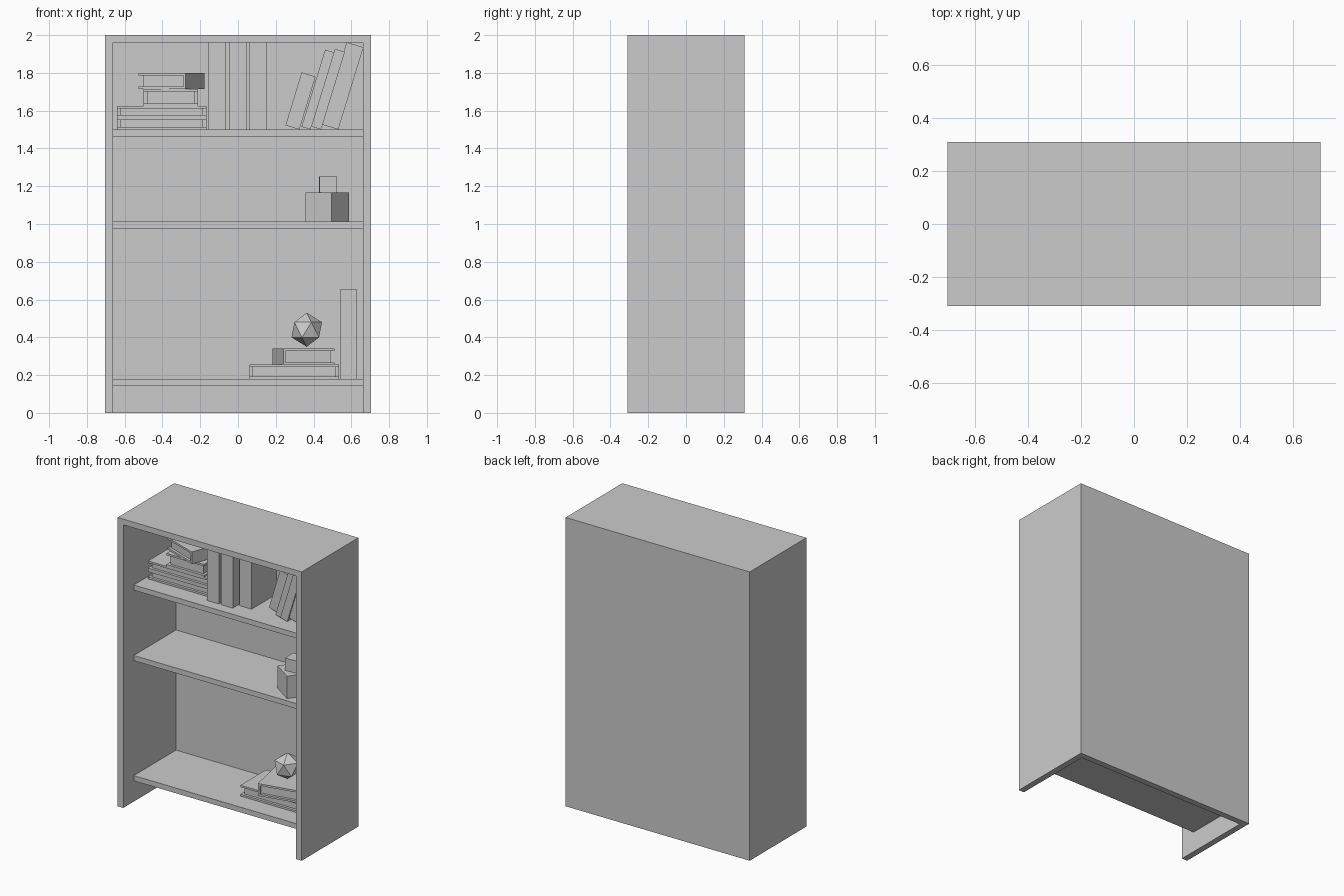
import bpy, bmesh, math
from mathutils import Vector, Matrix

if "Cube" in bpy.data.objects:
    bpy.data.objects.remove(bpy.data.objects["Cube"])


def finish(name, bm):
    bmesh.ops.recalc_face_normals(bm, faces=bm.faces)
    mesh = bpy.data.meshes.new(name)
    bm.to_mesh(mesh)
    bm.free()
    obj = bpy.data.objects.new(name, mesh)
    bpy.context.collection.objects.link(obj)
    return obj


def prism(bm, profile, z0, z1):
    """Extrude an xy outline from z0 to z1."""
    face = bm.faces.new([bm.verts.new((x, y, z0)) for x, y in profile])
    ext = bmesh.ops.extrude_face_region(bm, geom=[face])["geom"]
    top = [v for v in ext if isinstance(v, bmesh.types.BMVert)]
    bmesh.ops.translate(bm, verts=top, vec=(0, 0, z1 - z0))
    bm.faces.ensure_lookup_table()
    return top


def rect(x0, x1, y0, y1):
    return [(x0, y0), (x1, y0), (x1, y1), (x0, y1)]


def box(name, x0, x1, y0, y1, z0, z1):
    bm = bmesh.new()
    f = bm.faces.new([bm.verts.new((x, y, z0)) for x, y in rect(x0, x1, y0, y1)])
    bm.faces.remove(f)
    bm.clear()
    solid_prism(bm, rect(x0, x1, y0, y1), z0, z1)
    return finish(name, bm)


def solid_prism(bm, profile, z0, z1):
    """Closed prism built from a bottom ring and a top ring."""
    low = [bm.verts.new((x, y, z0)) for x, y in profile]
    high = [bm.verts.new((x, y, z1)) for x, y in profile]
    bm.faces.new(low[::-1])
    bm.faces.new(high)
    n = len(profile)
    for i in range(n):
        j = (i + 1) % n
        bm.faces.new((low[i], low[j], high[j], high[i]))


def book(name, origin, width_dir, length_dir, L, W, T):
    """Hard cover (U section) around an inset page block; origin is the spine's end."""
    t, inset, h = 0.013, 0.018, T / 2
    bm = bmesh.new()
    cover = [(-h, 0), (h, 0), (h, W), (h - t, W), (h - t, t),
             (t - h, t), (t - h, W), (-h, W)]
    solid_prism(bm, cover, 0, L)
    solid_prism(bm, rect(t - h, h - t, t, W - inset), inset, L - inset)
    y, z = Vector(width_dir).normalized(), Vector(length_dir).normalized()
    rot = Matrix((y.cross(z), y, z)).transposed().to_4x4()
    bm.transform(Matrix.Translation(origin) @ rot)
    return finish(name, bm)


def flat_book(name, x, front, z0, L, W, T):
    """Lying book with its page edge to the front."""
    return book(name, (x, front + W, z0 + T / 2), (0, -1, 0), (1, 0, 0), L, W, T)


def cube(name, size, height, loc, angle):
    s = size / 2
    obj = box(name, -s, s, -s, s, 0, height)
    obj.location = loc
    obj.rotation_euler.z = math.radians(angle)
    return obj


# Case: one U-shaped shell of sides and back, plus top panel and shelves
X, Y, IX, IY = 0.705, 0.31, 0.662, 0.267
bm = bmesh.new()
solid_prism(bm, [(-X, -Y), (-IX, -Y), (-IX, IY), (IX, IY), (IX, -Y),
                 (X, -Y), (X, Y), (-X, Y)], 0, 1.96)
finish("case_sides_and_back", bm)
box("case_top", -X, X, -Y, Y, 1.96, 2.0)
for name, top in (("bottom_shelf", 0.18), ("middle_shelf", 1.012), ("top_shelf", 1.50)):
    box(name, -IX, IX, -0.195, IY, top - 0.036, top)

# Top shelf: flat stack with a turned book on top
flat_book("stack_book_1", -0.64, -0.07, 1.50, 0.474, 0.28, 0.063)
flat_book("stack_book_2", -0.64, -0.07, 1.563, 0.474, 0.28, 0.062)
flat_book("stack_book_3", -0.50, -0.07, 1.625, 0.289, 0.27, 0.09)
a = math.radians(20)
book("turned_book_top", (-0.277, -0.11, 1.757), (-math.cos(a), math.sin(a), 0),
     (math.sin(a), math.cos(a), 0), 0.289, 0.266, 0.084)

# Top shelf: upright books
for i, (x, y) in enumerate(((-0.109, -0.12), (-0.002, -0.12), (0.104, -0.065))):
    book(f"upright_book_{i + 1}", (x, y, 1.50), (0, 1, 0), (0, 0, 1), 0.468, 0.28, 0.092)

# Top shelf: leaning books (right base corner x, front y, length, thickness)
a = math.radians(17)
c, s = math.cos(a), math.sin(a)
for i, (x, y, L, T) in enumerate(((0.325, -0.02, 0.293, 0.077), (0.384, -0.07, 0.427, 0.05),
                                  (0.44, -0.09, 0.43, 0.055), (0.531, -0.08, 0.455, 0.093))):
    book(f"leaning_book_{i + 1}", (x - T / 2 * c, y, 1.50 + T / 2 * s),
         (0, 1, 0), (s, 0, c), L, 0.28, T)

# Middle shelf: two stacked cubes
cube("large_block", 0.167, 0.155, (0.4725, -0.053, 1.012), -34.5 + 0)
cube("small_block", 0.092, 0.085, (0.476, -0.055, 1.167), 3)

# Bottom shelf: flat stack, upright book and faceted ornament
flat_book("low_stack_book", 0.06, -0.06, 0.18, 0.475, 0.28, 0.075)
book("turned_book_low", (0.24, -0.125, 0.2975), (0.98, 0.198, 0), (-0.198, 0.98, 0),
     0.289, 0.276, 0.085)
book("low_upright_book", (0.586, -0.12, 0.18), (0, 1, 0), (0, 0, 1), 0.474, 0.28, 0.09)
bpy.ops.mesh.primitive_ico_sphere_add(subdivisions=1, radius=0.09, location=(0.364, 0.02, 0.44))
bpy.context.object.name = "faceted_ornament"
